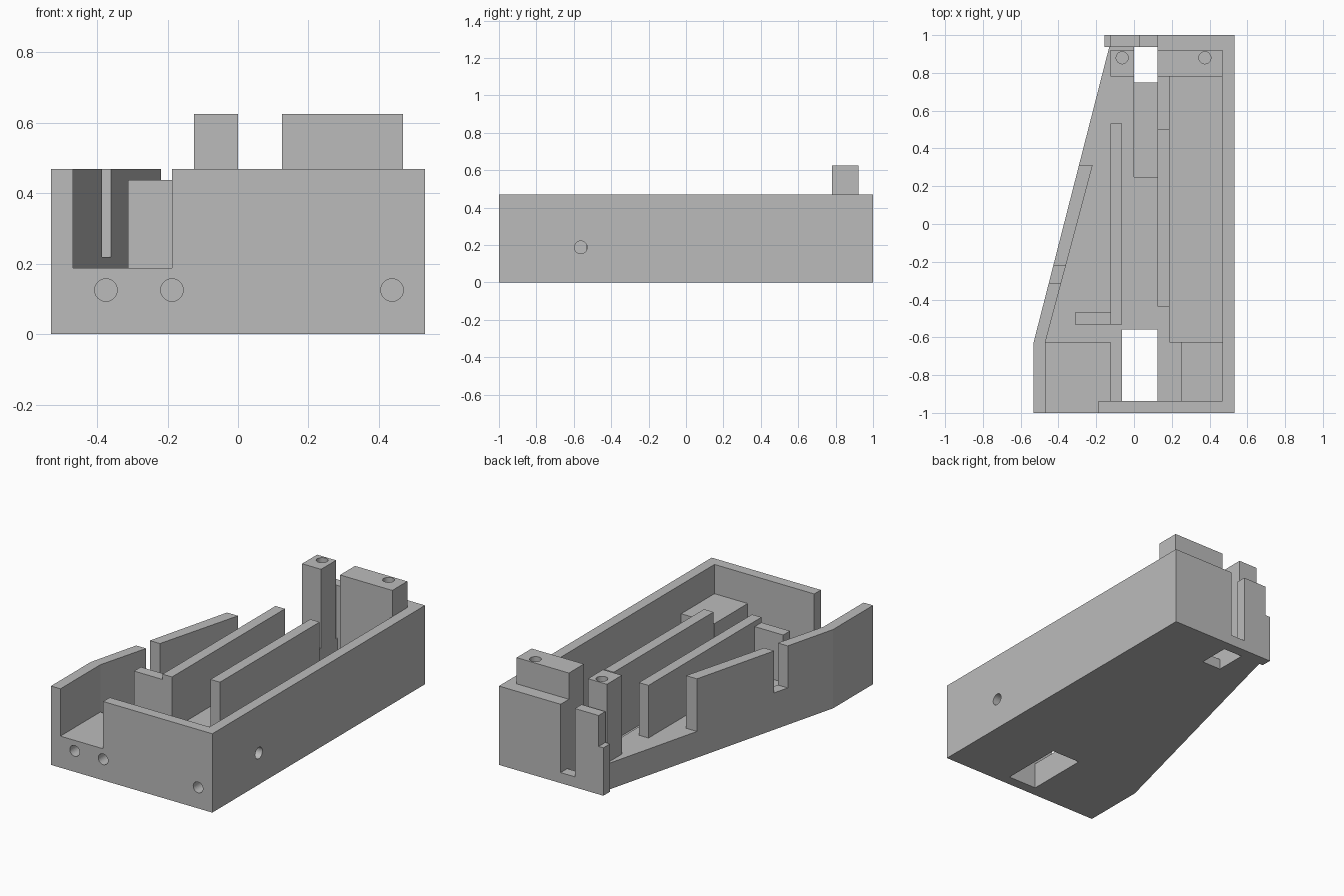
import bpy, bmesh
from mathutils import Matrix

cube = bpy.data.objects.get("Cube")
if cube:
    bpy.data.objects.remove(cube, do_unlink=True)

grey = bpy.data.materials.new("plain_grey")
grey.use_nodes = True
COLOUR = (0.5, 0.5, 0.5, 1)
grey.diffuse_color = COLOUR
grey.node_tree.nodes["Principled BSDF"].inputs["Base Color"].default_value = COLOUR

FLOOR, TOP = 0.156, 0.469


def finish(name, bm):
    bmesh.ops.recalc_face_normals(bm, faces=bm.faces)
    mesh = bpy.data.meshes.new(name)
    bm.to_mesh(mesh)
    bm.free()
    mesh.materials.append(grey)
    obj = bpy.data.objects.new(name, mesh)
    bpy.context.scene.collection.objects.link(obj)
    return obj


def prism(name, outline, z0, z1):
    bm = bmesh.new()
    face = bm.faces.new([bm.verts.new((x, y, z0)) for x, y in outline])
    new = bmesh.ops.extrude_face_region(bm, geom=[face])["geom"]
    verts = [v for v in new if isinstance(v, bmesh.types.BMVert)]
    bmesh.ops.translate(bm, verts=verts, vec=(0, 0, z1 - z0))
    return finish(name, bm)


def box(name, x0, x1, y0, y1, z0, z1):
    return prism(name, [(x0, y0), (x1, y0), (x1, y1), (x0, y1)], z0, z1)


def drill(centre, axis, depth, radius=0.032):
    """Round cutter centred on a point, along the given axis."""
    bm = bmesh.new()
    turn = {"X": Matrix.Rotation(1.5707963, 4, "Y"),
            "Y": Matrix.Rotation(1.5707963, 4, "X"),
            "Z": Matrix.Identity(4)}[axis]
    bmesh.ops.create_cone(bm, cap_ends=True, segments=32, radius1=radius, radius2=radius,
                          depth=depth, matrix=Matrix.Translation(centre) @ turn)
    return finish("drill", bm)


def combine(target, tool, operation):
    mod = target.modifiers.new("combine", "BOOLEAN")
    mod.operation, mod.solver, mod.object = operation, "EXACT", tool
    bpy.context.view_layer.update()
    result = target.evaluated_get(bpy.context.evaluated_depsgraph_get())
    mesh = bpy.data.meshes.new_from_object(result)
    target.modifiers.clear()
    target.data = mesh
    bpy.data.objects.remove(tool, do_unlink=True)


def outer_x(y):
    return -0.531 + (y + 0.625) * 0.256


def inner_x(y):
    return -0.469 + (y + 0.625) * 0.267


def slanted(name, y0, y1, z1):
    return prism(name, [(outer_x(y0), y0), (inner_x(y0), y0),
                        (inner_x(y1), y1), (outer_x(y1), y1)], 0, z1)


# Tapered floor slab
body = prism("tray_body", [(-0.531, -1), (0.531, -1), (0.531, 1), (-0.156, 1),
                           (-0.156, 0.9375), (outer_x(0.9375), 0.9375),
                           (-0.531, -0.625)], 0, FLOOR)

# Outer walls and raised front pads
for part in (
    box("right_pad", -0.5, -0.125, -1, -0.625, 0, 0.1875),
    box("left_pad", 0.25, 0.5, -0.97, -0.625, 0, 0.295),
    box("front_wall", -0.1875, 0.531, -1, -0.9375, 0, TOP),
    box("left_wall", 0.469, 0.531, -1, 1, 0, TOP),
    box("right_front_wall", -0.531, -0.469, -1, -0.625, 0, TOP),
    box("back_wall", 0.125, 0.531, 0.922, 1, 0, TOP),
    box("back_strip", -0.125, 0.031, 0.9375, 1, 0, TOP),
    box("back_stub", -0.156, -0.125, 0.9375, 1, 0, 0.285),
    slanted("slanted_wall_front", -0.625, -0.3125, TOP),
    slanted("slanted_wall_gap", -0.3125, -0.219, 0.219),
    slanted("slanted_wall_back", -0.219, 0.3125, TOP),
):
    combine(body, part, "UNION")

# Pockets, floor openings, cable slot and screw holes
for cutter in (
    box("side_pocket", 0.1875, 0.469, -0.625, 0.781, 0.0625, 0.3),
    box("rear_recess", 0, 0.125, 0.25, 0.9375, 0.0625, 0.3),
    box("rear_slot", 0.031, 0.125, 0.9, 1.1, 0.0625, 0.6),
    box("rear_opening", 0, 0.125, 0.75, 0.9375, -0.1, 0.3),
    box("front_opening", -0.0625, 0.125, -0.9375, -0.5575, -0.1, 0.3),
    drill((-0.375, -0.9, 0.125), "Y", 0.5),
    drill((-0.1875, -0.9, 0.125), "Y", 0.5),
    drill((0.4375, -0.9, 0.125), "Y", 0.5),
    drill((0.5, -0.5625, 0.1875), "X", 0.2, 0.034),
):
    combine(body, cutter, "DIFFERENCE")

# Inner ribs and stop block
box("right_rib", -0.125, -0.0625, -0.531, 0.531, FLOOR, TOP)
box("left_rib", 0.125, 0.1875, -0.4375, 0.5, FLOOR, TOP)
box("stop_block", -0.3125, -0.125, -0.531, -0.4675, FLOOR, 0.4375)

# Rear screw posts with holes in their tops
for name, x0, x1, hole_x in (("right_post", -0.125, 0, -0.0625),
                             ("left_post", 0.125, 0.469, 0.375)):
    post = box(name, x0, x1, 0.781, 0.922, FLOOR, 0.625)
    combine(post, drill((hole_x, 0.88, 0.55), "Z", 0.5), "DIFFERENCE")
